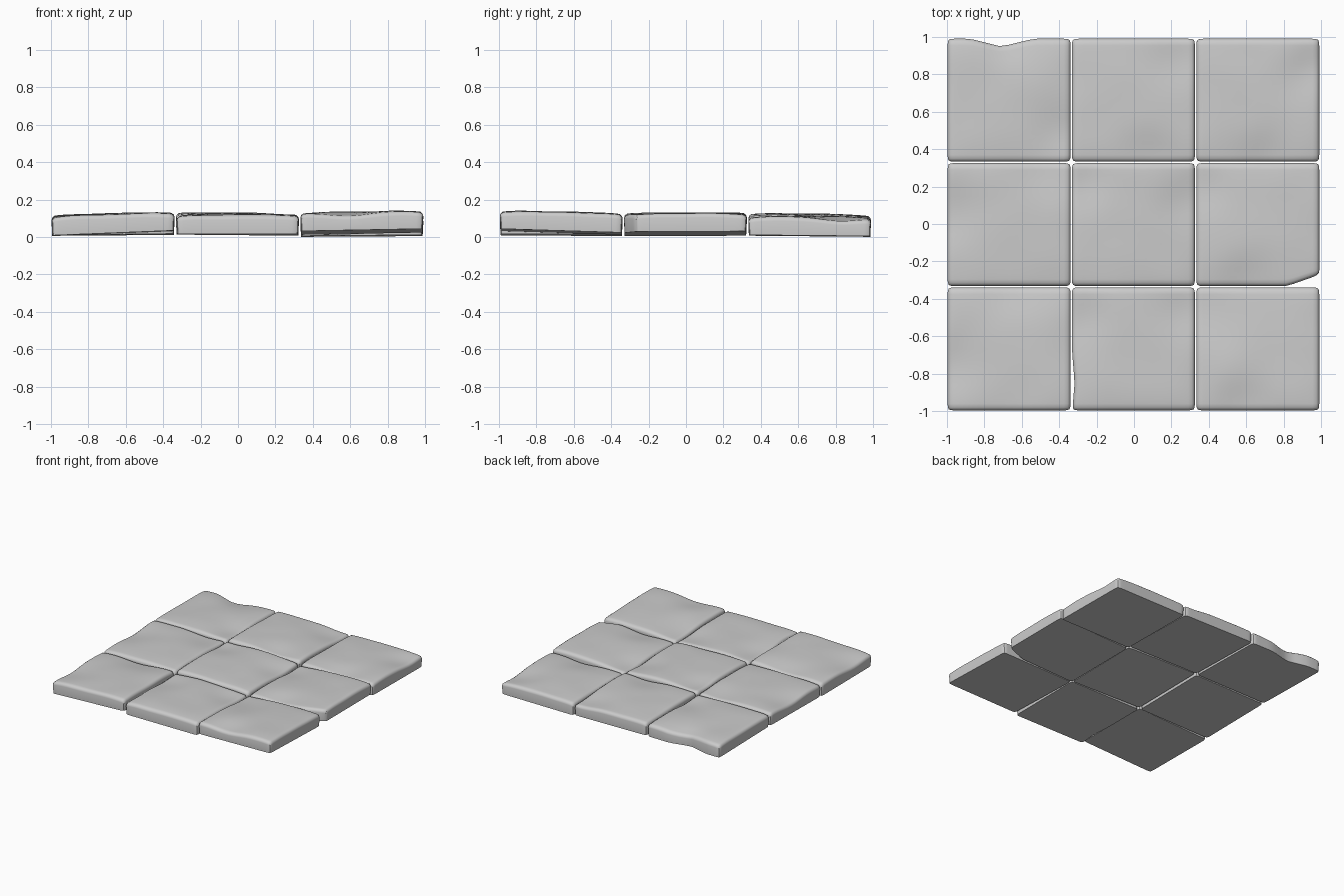
import bpy, bmesh, math, random
from mathutils import noise, Vector

if "Cube" in bpy.data.objects:
    bpy.data.objects.remove(bpy.data.objects["Cube"])

HALF = 0.328     # half width of one slab
PITCH = 0.664    # distance between slab centres
EDGE = 0.022     # rounding of the worn upper edge
STEPS = 20
random.seed(4)


def grid_line(i):
    """Grid position across the slab, closer spaced towards the border."""
    return HALF * math.sin(math.pi * (i / STEPS - 0.5))


COORDS = [grid_line(i) for i in range(STEPS + 1)]


def slab(name, ix, iy, base, tilt_x, tilt_y, chip=None):
    """base: underside height at centre, tilt: rise over half width,
    chip: broken edge as (x, y, push x, push y)."""
    ox, oy = ix * PITCH - 0.003, iy * PITCH - 0.003
    # worn hollows along two neighbouring borders
    turn = random.uniform(0, math.tau)
    hollows = [(HALF * math.cos(turn + k), HALF * math.sin(turn + k)) for k in (0, 2)]

    def plan(x, y):
        px, py = x, y
        if chip:
            w = max(0, 1 - math.hypot(x - chip[0], y - chip[1]) / 0.17)
            px += chip[2] * w
            py += chip[3] * w
        # small rounded plan corners
        k = max(0, abs(x) + abs(y) - 2 * HALF + 0.02) * 0.3
        return px - math.copysign(k, x), py - math.copysign(k, y)

    def under(x, y):
        return max(0, base + (tilt_x * x + tilt_y * y) / HALF)

    def top(x, y):
        z = base + 0.107 + (tilt_x * x + tilt_y * y) / HALF * 0.7
        z -= 0.008 * ((x / HALF) ** 4 + (y / HALF) ** 4)
        z += 0.004 * noise.noise(Vector((ox + x, oy + y, 0)) * 5)
        for hx, hy in hollows:
            z -= 0.02 * math.exp(-(math.hypot(x - hx, y - hy) / 0.15) ** 2)
        gap = [max(0, 1 - (HALF - abs(c)) / EDGE) for c in (x, y)]
        d = min(1, math.hypot(*gap))
        z -= EDGE * (1 - math.sqrt(1 - d * d))
        return max(z, under(x, y) + 0.02)

    # worn upper surface
    bm = bmesh.new()
    rows = []
    for y in COORDS:
        rows.append([])
        for x in COORDS:
            px, py = plan(x, y)
            rows[-1].append(bm.verts.new((ox + px, oy + py, top(x, y))))
    m = STEPS
    for j in range(m):
        for i in range(m):
            bm.faces.new((rows[j][i], rows[j][i + 1], rows[j + 1][i + 1], rows[j + 1][i]))
    # side walls and flat underside
    ring = ([(i, 0) for i in range(m)] + [(m, j) for j in range(m)]
            + [(m - i, m) for i in range(m)] + [(0, m - j) for j in range(m)])
    upper = [rows[j][i] for i, j in ring]
    lower = []
    for i, j in ring:
        x, y = COORDS[i], COORDS[j]
        px, py = plan(x, y)
        lower.append(bm.verts.new((ox + px * 0.99, oy + py * 0.99, under(x, y))))
    for k in range(len(ring)):
        bm.faces.new((upper[k], upper[k - 1], lower[k - 1], lower[k]))
    bm.faces.new(lower[::-1])
    bmesh.ops.recalc_face_normals(bm, faces=bm.faces)
    me = bpy.data.meshes.new(name)
    bm.to_mesh(me)
    bm.free()
    ob = bpy.data.objects.new(name, me)
    bpy.context.collection.objects.link(ob)
    ob.select_set(True)
    bpy.context.view_layer.objects.active = ob


# front row
slab("slab_front_left", -1, -1, 0.020, 0.013, -0.002)
slab("slab_front_middle", 0, -1, 0.017, 0, 0.002, (-HALF, -0.18, 0.014, 0))
slab("slab_front_right", 1, -1, 0.028, 0.006, -0.010)
# middle row
slab("slab_centre_left", -1, 0, 0.018, 0.004, 0.004)
slab("slab_centre", 0, 0, 0.024, -0.008, 0.004)
slab("slab_centre_right", 1, 0, 0.018, 0.012, 0.001, (HALF, -HALF, 0, 0.06))
# back row
slab("slab_back_left", -1, 1, 0.015, 0.002, -0.006, (-0.04, HALF, 0, -0.042))
slab("slab_back_middle", 0, 1, 0.018, -0.003, -0.008)
slab("slab_back_right", 1, 1, 0.006, 0.002, -0.003)

bpy.ops.object.shade_smooth_by_angle(angle=math.radians(40))
